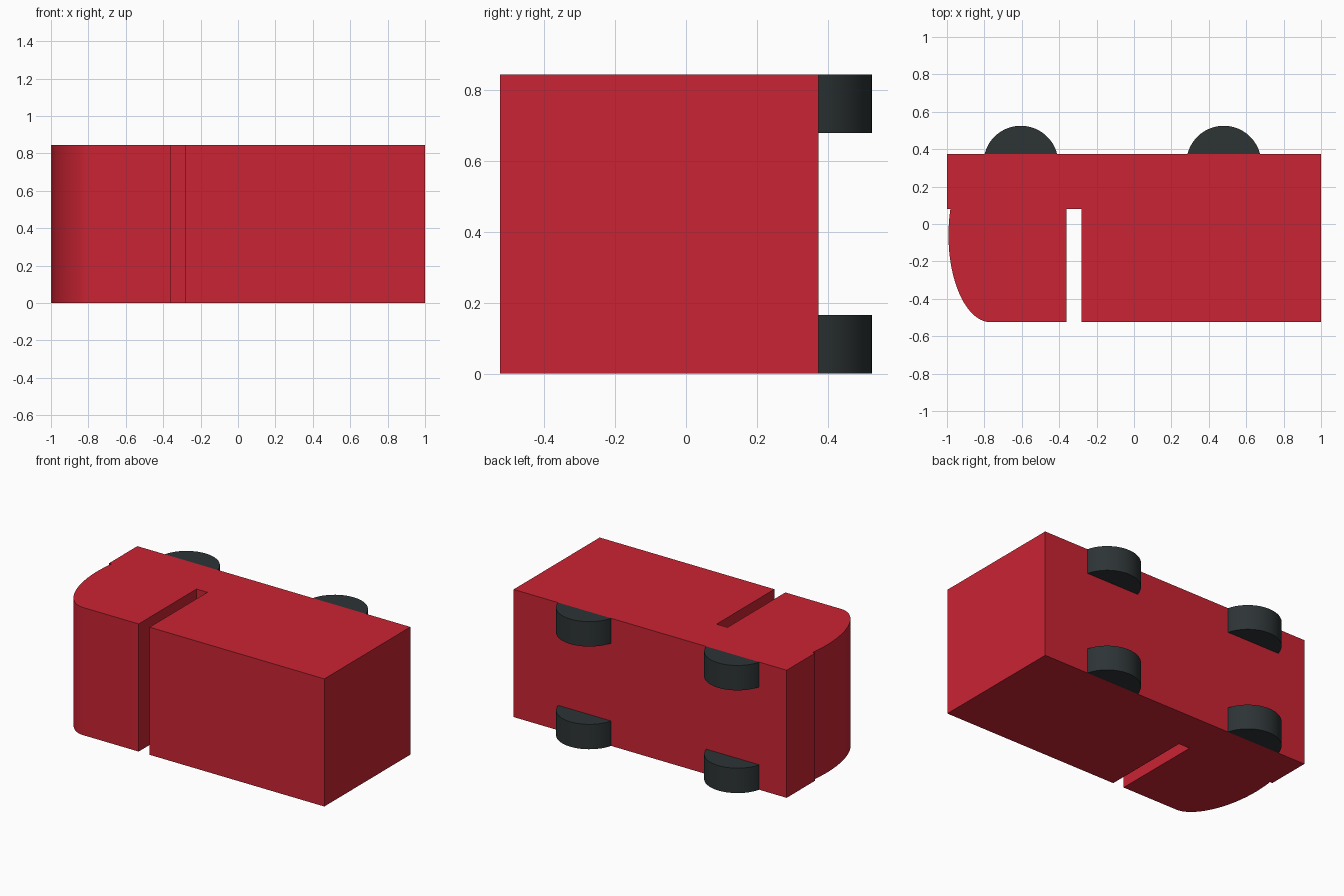
import bpy, bmesh, math

cube = bpy.data.objects.get("Cube")
if cube:
    bpy.data.objects.remove(cube, do_unlink=True)


def make_material(name, rgb):
    mat = bpy.data.materials.new(name)
    mat.use_nodes = True
    mat.diffuse_color = (*rgb, 1)
    bsdf = next(n for n in mat.node_tree.nodes if n.type == "BSDF_PRINCIPLED")
    bsdf.inputs["Base Color"].default_value = (*rgb, 1)
    return mat


def arc(cx, cy, rx, ry, start, end, steps):
    """Points along an elliptical arc, angles in radians."""
    angles = [start + (end - start) * i / steps for i in range(steps + 1)]
    return [(cx + rx * math.cos(a), cy + ry * math.sin(a)) for a in angles]


def prism(name, outline, bottom, top, mat):
    """Extrude a counter-clockwise outline upward into a closed solid."""
    bm = bmesh.new()
    base = bm.faces.new([bm.verts.new((x, y, bottom)) for x, y in outline])
    cap = bmesh.ops.extrude_face_region(bm, geom=[base], use_keep_orig=True)
    verts = [g for g in cap["geom"] if isinstance(g, bmesh.types.BMVert)]
    bmesh.ops.translate(bm, verts=verts, vec=(0, 0, top - bottom))
    bmesh.ops.recalc_face_normals(bm, faces=bm.faces[:])
    mesh = bpy.data.meshes.new(name)
    bm.to_mesh(mesh)
    bm.free()
    mesh.materials.append(mat)
    obj = bpy.data.objects.new(name, mesh)
    bpy.context.collection.objects.link(obj)
    bpy.ops.object.select_all(action="DESELECT")
    obj.select_set(True)
    bpy.context.view_layer.objects.active = obj
    bpy.ops.object.shade_smooth_by_angle(angle=math.radians(30))
    return obj


red = make_material("red paint", (0.59, 0.017, 0.033))
rubber = make_material("dark rubber", (0.026, 0.034, 0.036))

WIDTH = 0.845       # the truck lies on its side, so its width runs along z
ROOF, DECK, UNDERSIDE = -0.525, 0.08, 0.375

# Body: rounded cab nose, gap behind the cab, cargo box and chassis
nose_y, nose_rx, nose_ry = -0.06, 0.225, 0.465
nose_end = math.pi - math.asin((DECK - nose_y) / nose_ry)
nose = arc(-0.767, nose_y, nose_rx, nose_ry, nose_end, 1.5 * math.pi, 32)
body = nose + [
    (-0.36, ROOF), (-0.36, DECK), (-0.28, DECK), (-0.28, ROOF),
    (1, ROOF), (1, UNDERSIDE), (-1, UNDERSIDE), (-1, DECK),
]
prism("truck_body", body, 0, WIDTH, red)

# Wheels: the round segments that show below the chassis
RADIUS, TREAD = 0.2, 0.165
axle_y = UNDERSIDE - 0.05
cut = math.asin((UNDERSIDE - axle_y) / RADIUS)
for end, x in (("front", -0.605), ("rear", 0.48)):
    segment = arc(x, axle_y, RADIUS, RADIUS, cut, math.pi - cut, 32)
    for side, z in (("lower", 0), ("upper", WIDTH - TREAD)):
        prism(f"{end}_wheel_{side}", segment, z, z + TREAD, rubber)
